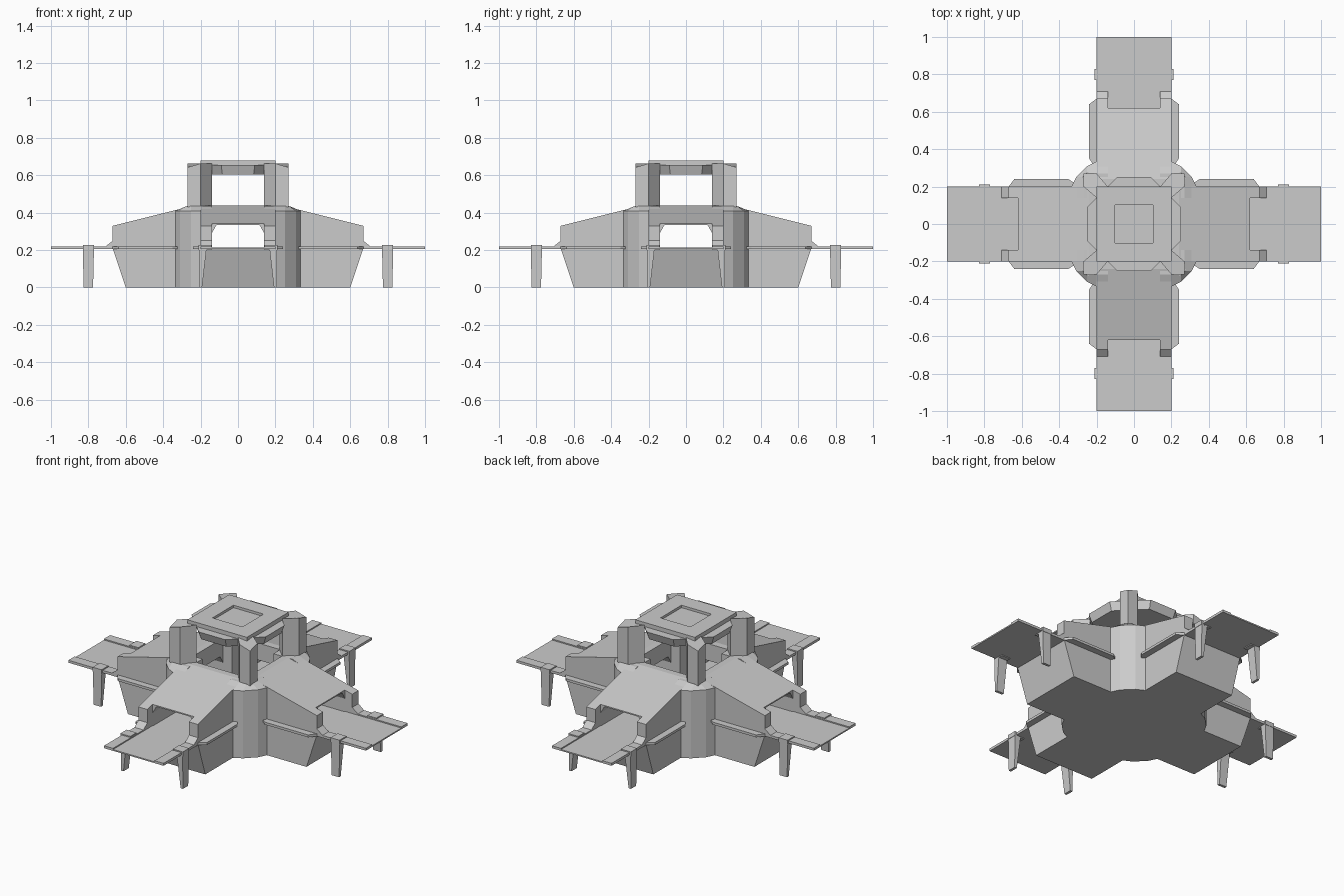
import bpy, bmesh, math
from mathutils import Matrix, Vector

if "Cube" in bpy.data.objects:
    bpy.data.objects.remove(bpy.data.objects["Cube"])


def loft(name, a, b, copies=4, mirror=False):
    """Solid between two matching rings, optionally mirrored in x, repeated around z."""
    bm = bmesh.new()
    for k in range(copies):
        rot = Matrix.Rotation(k * math.pi / 2, 3, 'Z')
        for s in ((1, -1) if mirror else (1,)):
            rings = [[bm.verts.new(rot @ Vector((p[0] * s, p[1], p[2]))) for p in r] for r in (a, b)]
            n = len(a)
            bm.faces.new(rings[0])
            bm.faces.new(rings[1])
            for i in range(n):
                j = (i + 1) % n
                bm.faces.new((rings[0][i], rings[0][j], rings[1][j], rings[1][i]))
    bmesh.ops.recalc_face_normals(bm, faces=bm.faces)
    me = bpy.data.meshes.new(name)
    bm.to_mesh(me)
    bm.free()
    ob = bpy.data.objects.new(name, me)
    bpy.context.collection.objects.link(ob)
    return ob


def plan(name, pts, z0, z1, **kw):
    return loft(name, [(x, y, z0) for x, y in pts], [(x, y, z1) for x, y in pts], **kw)


def side(name, pts, x0, x1, **kw):
    return loft(name, [(x0, y, z) for y, z in pts], [(x1, y, z) for y, z in pts], **kw)


def rect(x0, x1, y0, y1):
    return [(x0, y0), (x1, y0), (x1, y1), (x0, y1)]


# Base: central block and four arms with flared ends
plan("core_base", rect(-.2, .2, -.2, .2), 0, .21, copies=1)
side("arm_base", [(.2, 0), (.6, 0), (.67, .21), (.2, .21)], -.2, .2)

# Arm side walls with sloping foot beside each doorway
side("arm_wall", [(.2, .21), (.72, .21), (.67, .25), (.67, .33), (.24, .4375), (.2, .4375)],
     .14, .2, mirror=True)

# Sloping arm roof, set back over the doorway, and chamfered doorway corners
side("arm_roof", [(.2, .335), (.62, .335), (.62, .3425), (.24, .4375), (.2, .4375)], -.14, .14)
door = [(.115, .335), (.14, .335), (.14, .29)]
loft("doorway_chamfer", [(x, .2, z) for x, z in door], [(x, .62, z) for x, z in door], mirror=True)

# Ledges running along the arms
plan("side_ledge", [(.19, .32), (.22, .32), (.24, .35), (.24, .64), (.2, .67), (.19, .67)],
     .205, .22, mirror=True)

# Landing platforms with slightly raised borders
plan("platform", rect(-.14, .14, .62, 1), .205, .213)
plan("platform_border", rect(.14, .2, .66, 1), .205, .22, mirror=True)

# Tapered platform legs and caps
loft("platform_leg", [(x, y, 0) for x, y in rect(.192, .208, .775, .825)],
     [(x, y, .21) for x, y in rect(.168, .208, .77, .83)], mirror=True)
plan("leg_cap", rect(.143, .21, .77, .83), .2, .227, mirror=True)

# Rounded corner columns, with shoulders tapering to the pillars
arc = [(.14, .14), (.335, .14), (.335, .2), (.31, .25), (.25, .31), (.2, .335), (.14, .335)]
plan("corner_column", arc, 0, .41)
neck = [(.14, .14), (.27, .14), (.27, .2), (.275, .25), (.25, .275), (.2, .27), (.14, .27)]
loft("column_shoulder", [(x, y, .41) for x, y in arc], [(x, y, .435) for x, y in neck])

# Corner pillars with sloping tops
foot = [(.27, .2), (.27, .27), (.2, .27), (.14, .2), (.2, .14)]
tops = [.663, .642, .663, .663, .663]
loft("pillar", [(x, y, .43) for x, y in foot], [(x, y, z) for (x, y), z in zip(foot, tops)])

# Octagonal eave block under the roof
side_pts = [(.14, .2), (.09, .25), (-.09, .25), (-.14, .2)]
ring = []
for k in range(4):
    c, s = round(math.cos(k * math.pi / 2)), round(math.sin(k * math.pi / 2))
    ring += [(x * c - y * s, x * s + y * c) for x, y in side_pts]
loft("eave_block", [(x * .93, y * .93, .605) for x, y in ring], [(x, y, .655) for x, y in ring], copies=1)

# Roof plate with a square recess
roof = plan("roof_plate", rect(-.2, .2, -.2, .2), .65, .68, copies=1)
bm = bmesh.new()
bm.from_mesh(roof.data)
top = max(bm.faces, key=lambda f: f.calc_center_median().z)
bmesh.ops.inset_region(bm, faces=[top], thickness=.14)
hole = bmesh.ops.extrude_discrete_faces(bm, faces=[top])["faces"][0]
bmesh.ops.translate(bm, verts=hole.verts, vec=(0, 0, -.015))
bm.to_mesh(roof.data)
bm.free()
